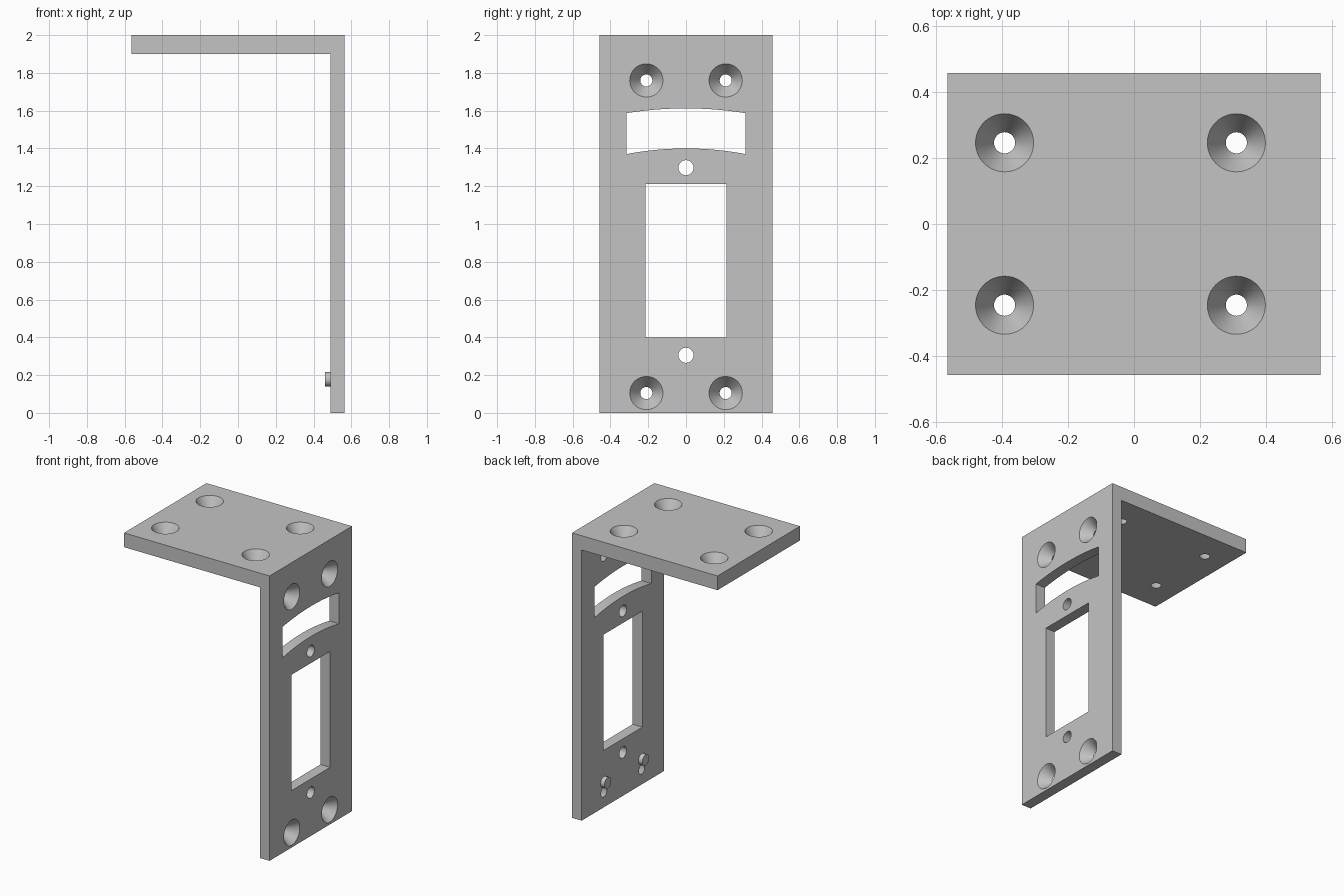
import bpy, bmesh, math
from mathutils import Matrix, Vector

cube = bpy.data.objects.get("Cube")
if cube:
    bpy.data.objects.remove(cube, do_unlink=True)

HX, HY, H = 0.565, 0.457, 2.0      # half length, half width, height
WALL, SHELF = 0.075, 0.10          # plate thicknesses
R_BIG, R_SMALL, R_BOLT = 0.088, 0.032, 0.04
INNER = HX - WALL
EPS = 0.01

grey = bpy.data.materials.new("plain grey")
grey.use_nodes = True
grey.diffuse_color = (0.55, 0.55, 0.55, 1)
grey.node_tree.nodes["Principled BSDF"].inputs["Base Color"].default_value = (0.55, 0.55, 0.55, 1)


def prism(bm, points, direction):
    """Extrude a closed outline along a direction."""
    face = bm.faces.new([bm.verts.new(p) for p in points])
    new = bmesh.ops.extrude_face_region(bm, geom=[face])["geom"]
    verts = [v for v in new if isinstance(v, bmesh.types.BMVert)]
    bmesh.ops.translate(bm, verts=verts, vec=direction)


def cone(bm, start, end, r1, r2):
    """Round solid between two points."""
    a, b = Vector(start), Vector(end)
    turn = (b - a).to_track_quat("Z", "Y").to_matrix().to_4x4()
    bmesh.ops.create_cone(bm, cap_ends=True, segments=48, radius1=r1, radius2=r2,
                          depth=(b - a).length,
                          matrix=Matrix.Translation((a + b) / 2) @ turn)


def countersink(bm, outer, inner):
    """Tapered hole cutter, carried a little past both faces."""
    a, b = Vector(outer), Vector(inner)
    step = (b - a).normalized() * EPS
    grow = (R_BIG - R_SMALL) * EPS / (b - a).length
    cone(bm, a - step, b + step, R_BIG + grow, R_SMALL - grow)


def arc(z_side, z_mid, half, count=24):
    """Points of a shallow arch from -half to +half."""
    rise = z_mid - z_side
    radius = (half * half + rise * rise) / (2 * rise)
    ys = [half * (2 * i / count - 1) for i in range(count + 1)]
    return [(y, z_mid - radius + math.sqrt(radius * radius - y * y)) for y in ys]


def finish(bm, name):
    bmesh.ops.recalc_face_normals(bm, faces=bm.faces[:])
    mesh = bpy.data.meshes.new(name)
    bm.to_mesh(mesh)
    bm.free()
    mesh.materials.append(grey)
    obj = bpy.data.objects.new(name, mesh)
    bpy.context.collection.objects.link(obj)
    return obj


def activate(obj):
    bpy.ops.object.select_all(action="DESELECT")
    obj.select_set(True)
    bpy.context.view_layer.objects.active = obj


# L-shaped bracket body
bm = bmesh.new()
outline = [(INNER, 0), (HX, 0), (HX, H), (-HX, H), (-HX, H - SHELF), (INNER, H - SHELF)]
prism(bm, [(x, -HY, z) for x, z in outline], (0, 2 * HY, 0))
bracket = finish(bm, "bracket")

# Cutters for all the openings
bm = bmesh.new()
for y in (-0.21, 0.21):
    for z in (0.105, 1.76):
        countersink(bm, (HX, y, z), (INNER, y, z))
for y in (-0.246, 0.246):
    for x in (-0.392, 0.31):
        countersink(bm, (x, y, H), (x, y, H - SHELF))
for z in (0.305, 1.298):
    cone(bm, (INNER - EPS, 0, z), (HX + EPS, 0, z), R_BOLT, R_BOLT)
window = [(-0.215, 0.4), (0.215, 0.4), (0.215, 1.213), (-0.215, 1.213)]
slot = arc(1.37, 1.4, 0.315) + arc(1.587, 1.612, 0.315)[::-1]
for shape in (window, slot):
    prism(bm, [(INNER - EPS, y, z) for y, z in shape], (WALL + 2 * EPS, 0, 0))
cutter = finish(bm, "opening_cutter")
cutter.hide_render = True

cut = bracket.modifiers.new("openings", "BOOLEAN")
cut.operation = "DIFFERENCE"
cut.solver = "EXACT"
cut.object = cutter
activate(bracket)
bpy.ops.object.modifier_apply(modifier=cut.name)
bpy.data.objects.remove(cutter, do_unlink=True)
bpy.ops.object.shade_smooth_by_angle(angle=math.radians(25))

# Small locating pegs on the inner face
for side, y in (("right", -0.21), ("left", 0.21)):
    bm = bmesh.new()
    cone(bm, (INNER - 0.03, y, 0.178), (INNER + 0.001, y, 0.178), 0.038, 0.038)
    peg = finish(bm, "peg_" + ("front" if y < 0 else "back"))
    activate(peg)
    bpy.ops.object.shade_smooth_by_angle(angle=math.radians(25))
